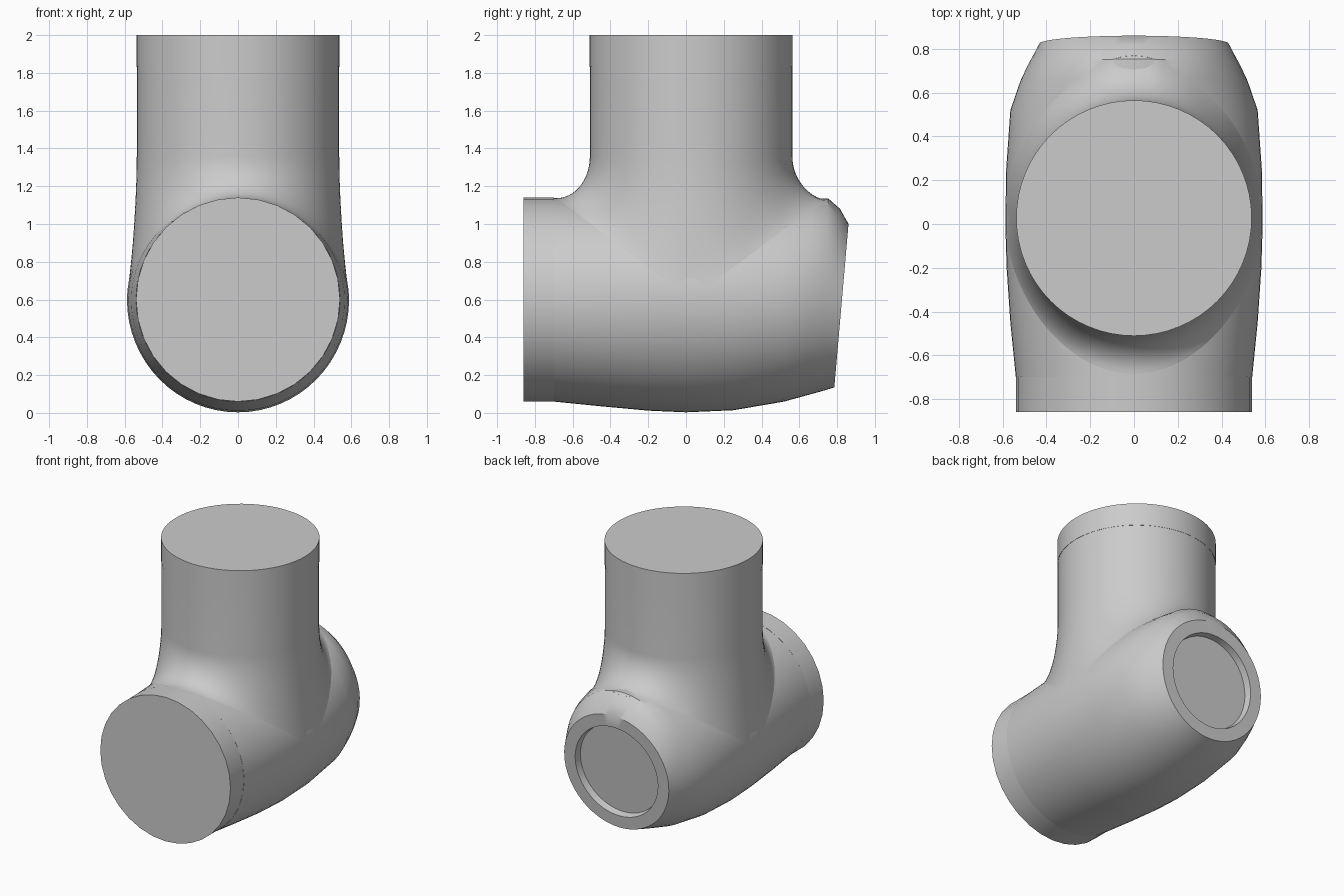
import bpy, bmesh
from math import sin, cos, pi
from mathutils import Vector

cube = bpy.data.objects.get("Cube")
if cube:
    bpy.data.objects.remove(cube, do_unlink=True)

grey = bpy.data.materials.new("plain grey")
grey.use_nodes = True
grey.diffuse_color = (0.6, 0.6, 0.6, 1)
grey.node_tree.nodes["Principled BSDF"].inputs["Base Color"].default_value = (0.6, 0.6, 0.6, 1)

NECK_Y, NECK_R, AXIS_Z = 0.027, 0.536, 0.6


def loft(name, rings, cap_start=False, cap_end=False):
    """Skin a list of closed rings into one object."""
    bm = bmesh.new()
    rows = [[bm.verts.new(p) for p in ring] for ring in rings]
    n = len(rows[0])
    for a, b in zip(rows, rows[1:]):
        for i in range(n):
            j = (i + 1) % n
            bm.faces.new((a[i], a[j], b[j], b[i]))
    if cap_start:
        bm.faces.new(rows[0][::-1])
    if cap_end:
        bm.faces.new(rows[-1])
    bmesh.ops.recalc_face_normals(bm, faces=bm.faces)
    # An open skin is turned so that its faces point away from the neck axis
    if not (cap_start or cap_end):
        f = bm.faces[0] if hasattr(bm.faces, "ensure_lookup_table") and not bm.faces.ensure_lookup_table() else None
        out = f.calc_center_median() - Vector((0, NECK_Y, f.calc_center_median().z))
        if f.normal.dot(out) < 0:
            bmesh.ops.reverse_faces(bm, faces=bm.faces)
    mesh = bpy.data.meshes.new(name)
    bm.to_mesh(mesh)
    bm.free()
    mesh.materials.append(grey)
    obj = bpy.data.objects.new(name, mesh)
    bpy.context.collection.objects.link(obj)
    bpy.ops.object.select_all(action="DESELECT")
    obj.select_set(True)
    bpy.context.view_layer.objects.active = obj
    bpy.ops.object.shade_smooth_by_angle(angle=0.6)
    return obj


# Body sections: y, half width, bottom, top, height of widest point, lean
SECTIONS = [
    (-0.70, 0.54, 0.06, 1.137, 0.6, 0),
    (-0.45, 0.565, 0.035, 1.137, 0.6, 0),
    (-0.2, 0.582, 0.012, 1.137, 0.6, 0),
    (0.0, 0.588, 0.003, 1.137, 0.6, 0),
    (0.25, 0.584, 0.014, 1.137, 0.6, 0),
    (0.52, 0.565, 0.06, 1.137, 0.6, 0),
    (0.65, 0.52, 0.092, 1.137, 0.6, 0.03),
    (0.725, 0.485, 0.11, 1.135, 0.59, 0.05),
    (0.78, 0.455, 0.124, 1.08, 0.58, 0.07),
    (0.823, 0.433, 0.135, 1.0, 0.57, 0.087),
]


def body_point(y, a):
    """Point on the body skin, with a measured from the top."""
    for lo, hi in zip(SECTIONS, SECTIONS[1:]):
        if y <= hi[0]:
            break
    t = (y - lo[0]) / (hi[0] - lo[0])
    _, w, bottom, top, mid, lean = [p + (q - p) * t for p, q in zip(lo, hi)]
    c = cos(a)
    z = mid + c * ((top - mid) if c > 0 else (mid - bottom))
    return Vector((w * sin(a), y + lean * (z - 0.57), z))


def angles(n):
    return [2 * pi * i / n for i in range(n)]


# Main body, ending in a rim with a shallow round recess
steps = [s[0] for s in SECTIONS]
rings = [[body_point(y, a) for a in angles(64)] for y in steps]
rim = rings[-1]
centre = sum(rim, Vector()) / len(rim)
inward = Vector((0, -1, 0.087)).normalized() * 0.05
rings.append([centre + (p - centre) * 0.79 for p in rim])
rings.append([centre + (p - centre) * 0.77 + inward for p in rim])
loft("main_body", rings, cap_start=True, cap_end=True)

# Front collar
loft("front_collar", [[(0.54 * sin(a), y, AXIS_Z + 0.54 * cos(a)) for a in angles(32)]
                      for y in (-0.86, -0.70)], True, True)


# Neck with a flared blend landing on the body
def neck_column(a):
    foot = body_point(NECK_Y + 0.712 * cos(a), 0)
    y0 = NECK_Y + 0.712 * cos(a)
    side = abs(((a + pi) % (2 * pi)) - pi)
    fold = min(side, pi - side)
    foot = body_point(y0, fold if sin(a) >= 0 else -fold)
    start = Vector((NECK_R * sin(a), NECK_Y + NECK_R * cos(a), 1.36))
    corner = Vector((start.x, start.y, 0.98 + 0.157 * cos(a) ** 2))
    h1, h2 = start.lerp(corner, 0.56), foot.lerp(corner, 0.56)
    column = [Vector((start.x, start.y, 1.83))]
    for i in range(17):
        t = i / 16
        s = 1 - t
        column.append(start * s**3 + h1 * 3 * s * s * t + h2 * 3 * s * t * t + foot * t**3)
    return column


columns = [neck_column(a) for a in angles(96)]
loft("neck", list(zip(*columns)))

# Top collar
loft("top_collar", [[(0.538 * sin(a), NECK_Y + 0.538 * cos(a), z) for a in angles(64)]
                    for z in (1.83, 2.0)], True, True)
